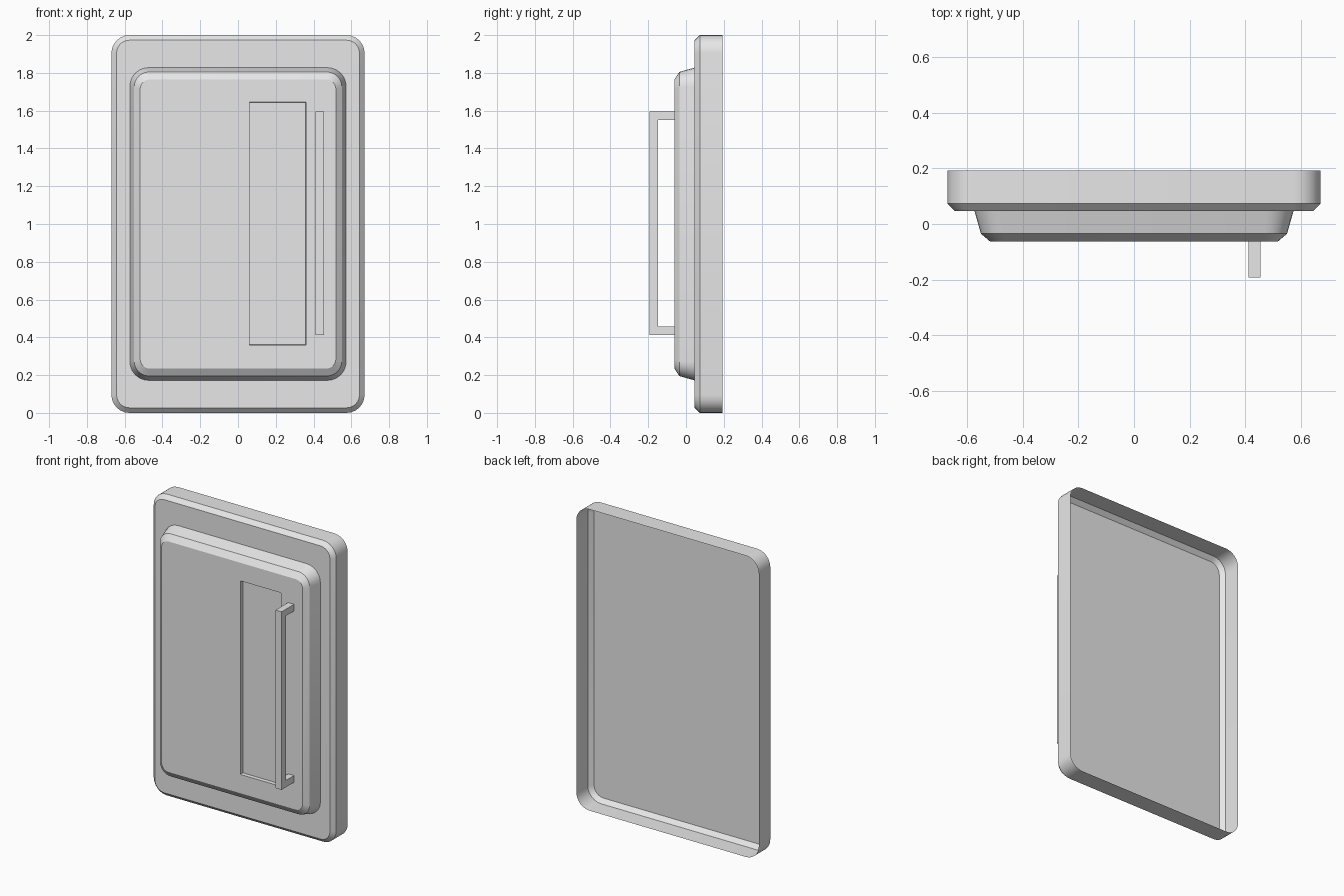
import bpy, bmesh, math
from mathutils import Vector

if "Cube" in bpy.data.objects:
    bpy.data.objects.remove(bpy.data.objects["Cube"], do_unlink=True)

grey = bpy.data.materials.new("plain_grey")
grey.use_nodes = True
grey.diffuse_color = (0.8, 0.8, 0.8, 1)
grey.node_tree.nodes["Principled BSDF"].inputs["Base Color"].default_value = (0.8, 0.8, 0.8, 1)


def finish(bm, name, smooth=False):
    mesh = bpy.data.meshes.new(name)
    bm.to_mesh(mesh)
    bm.free()
    mesh.materials.append(grey)
    obj = bpy.data.objects.new(name, mesh)
    bpy.context.collection.objects.link(obj)
    if smooth:
        bpy.ops.object.select_all(action="DESELECT")
        obj.select_set(True)
        bpy.context.view_layer.objects.active = obj
        bpy.ops.object.shade_smooth_by_angle(angle=math.radians(25))
    return obj


def rounded_ring(bm, half_w, half_h, radius, y, steps=6):
    """Rounded rectangle of vertices, counterclockwise as seen from the front."""
    ring = []
    for corner, (sx, sz) in enumerate([(1, 1), (-1, 1), (-1, -1), (1, -1)]):
        for i in range(steps + 1):
            a = math.pi / 2 * (corner + i / steps)
            ring.append(bm.verts.new((sx * (half_w - radius) + radius * math.cos(a), y,
                                      1 + sz * (half_h - radius) + radius * math.sin(a))))
    return ring


def tray(levels):
    """Open-backed shell lofted from back to front, with a flat front face."""
    bm = bmesh.new()
    rings = [rounded_ring(bm, *level) for level in levels]
    for back, front in zip(rings, rings[1:]):
        for i in range(len(back)):
            j = (i + 1) % len(back)
            bm.faces.new((back[i], back[j], front[j], front[i]))
    return bm, bm.faces.new(rings[-1])


# Outer frame: hollow rear, chamfered front rim
bm, _ = tray([(0.67, 1.0, 0.095, 0.193), (0.67, 1.0, 0.095, 0.073), (0.643, 0.973, 0.068, 0.046)])
finish(bm, "outer_frame", True)

# Raised door panel with sloping sides and chamfered rim
bm, face = tray([(0.573, 0.828, 0.10, 0.046), (0.55, 0.805, 0.08, -0.035),
                 (0.518, 0.765, 0.05, -0.062)])

# Shallow rectangular recess cut into the panel front
x0, x1, z0, z1 = 0.06, 0.36, 0.36, 1.645
for point, normal in [((x0, 0, 0), (1, 0, 0)), ((x1, 0, 0), (1, 0, 0)),
                      ((0, 0, z0), (0, 0, 1)), ((0, 0, z1), (0, 0, 1))]:
    bm.faces.ensure_lookup_table()
    flat = [f for f in bm.faces if all(v.co.y < -0.061 for v in f.verts)]
    geom = flat + list({e for f in flat for e in f.edges}) + list({v for f in flat for v in f.verts})
    bmesh.ops.bisect_plane(bm, geom=geom, plane_co=point, plane_no=normal)
bm.normal_update()
pocket = [f for f in bm.faces if all(v.co.y < -0.061 for v in f.verts)
          and x0 < f.calc_center_median().x < x1 and z0 < f.calc_center_median().z < z1]
bmesh.ops.inset_region(bm, faces=pocket, thickness=0.002, depth=-0.025)
finish(bm, "door_panel", True)


# Pull handle: one upright bar on two standoffs
def add_box(bm, low, high):
    low, high = Vector(low), Vector(high)
    verts = bmesh.ops.create_cube(bm, size=1)["verts"]
    for v in verts:
        v.co = Vector(a * b for a, b in zip(v.co, high - low)) + (low + high) / 2


bm = bmesh.new()
left, right, bottom, top, thick = 0.411, 0.455, 0.413, 1.595, 0.045
add_box(bm, (left, -0.193, bottom), (right, -0.148, top))
for z in (bottom, top - thick):
    add_box(bm, (left, -0.148, z), (right, -0.062, z + thick))
finish(bm, "pull_handle")
